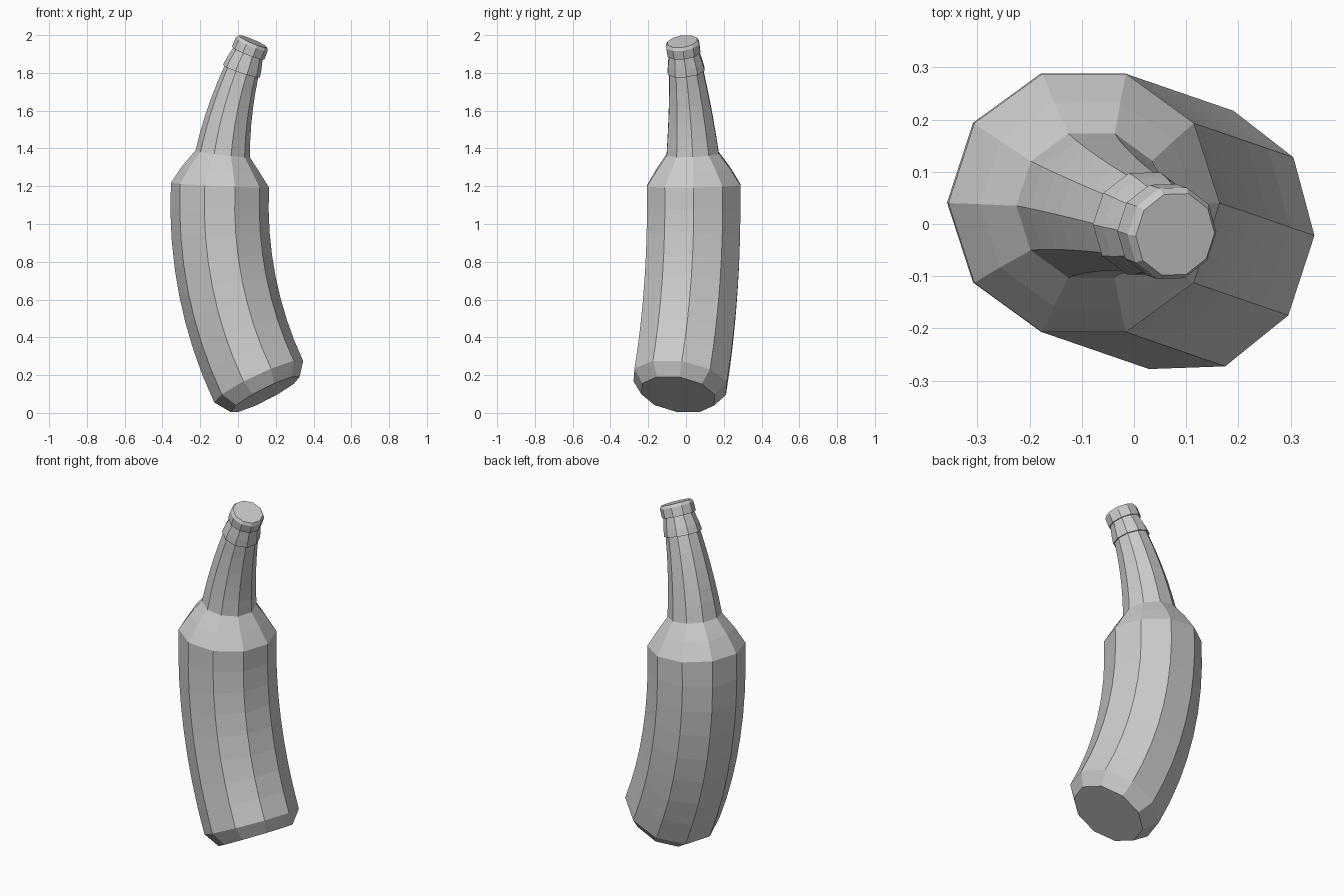
import bpy, bmesh
from math import sin, cos, pi, radians
from mathutils import Vector

cube = bpy.data.objects.get("Cube")
if cube:
    bpy.data.objects.remove(cube, do_unlink=True)

SIDES = 10
BEND_RADIUS = 2.1
APEX = Vector((-0.098, 0.041, 1.1))        # where the bent spine stands upright
LEAN = Vector((cos(radians(161)), sin(radians(161)), 0))
UP = Vector((0, 0, 1))
ACROSS = UP.cross(LEAN)

grey = bpy.data.materials.new("plain_grey")
grey.use_nodes = True
colour = (0.6, 0.6, 0.6, 1)
grey.diffuse_color = colour
grey.node_tree.nodes["Principled BSDF"].inputs["Base Color"].default_value = colour


def ring(bm, s, r):
    """Ten-sided ring of radius r at arc length s along the bent spine."""
    t = s / BEND_RADIUS
    centre = APEX - LEAN * BEND_RADIUS * (1 - cos(t)) + UP * BEND_RADIUS * sin(t)
    tilted = LEAN * cos(t) + UP * sin(t)
    verts = []
    for i in range(SIDES):
        a = 2 * pi * i / SIDES
        o = Vector((r * cos(a), r * sin(a), 0))
        verts.append(bm.verts.new(centre + tilted * o.dot(LEAN) + ACROSS * o.dot(ACROSS)))
    return verts


def divide(start, end, steps):
    """Evenly spaced profile points from start up to, but without, end."""
    return [tuple(Vector(start).lerp(Vector(end), i / steps)) for i in range(steps)]


def bent_part(name, profile, close_bottom=False, close_top=False):
    bm = bmesh.new()
    rings = [ring(bm, s, r) for s, r in profile]
    for low, high in zip(rings, rings[1:]):
        for i in range(SIDES):
            j = (i + 1) % SIDES
            bm.faces.new((low[i], low[j], high[j], high[i]))
    if close_bottom:
        bm.faces.new(rings[0][::-1])
    if close_top:
        bm.faces.new(rings[-1])
    mesh = bpy.data.meshes.new(name)
    bm.to_mesh(mesh)
    bm.free()
    mesh.materials.append(grey)
    obj = bpy.data.objects.new(name, mesh)
    bpy.context.collection.objects.link(obj)


# Profile landmarks: (distance along the spine, radius)
base, heel = (-1.045, 0.205), (-0.969, 0.26)
shoulder, neck_base, neck_top = (0.105, 0.26), (0.272, 0.145), (0.724, 0.094)

# Base bevel, long body and sloping shoulder
bent_part("bottle_body",
          [base] + divide(heel, shoulder, 8) + [shoulder, (0.19, 0.206), neck_base],
          close_bottom=True)

# Tapering neck
bent_part("bottle_neck", divide(neck_base, neck_top, 5) + [neck_top])

# Collar with a small lip
bent_part("neck_collar", [neck_top, (0.724, 0.103), (0.765, 0.097), (0.826, 0.083)])

# Bevelled cap
bent_part("bottle_cap", [(0.826, 0.083), (0.826, 0.092), (0.877, 0.092), (0.893, 0.082)],
          close_top=True)
